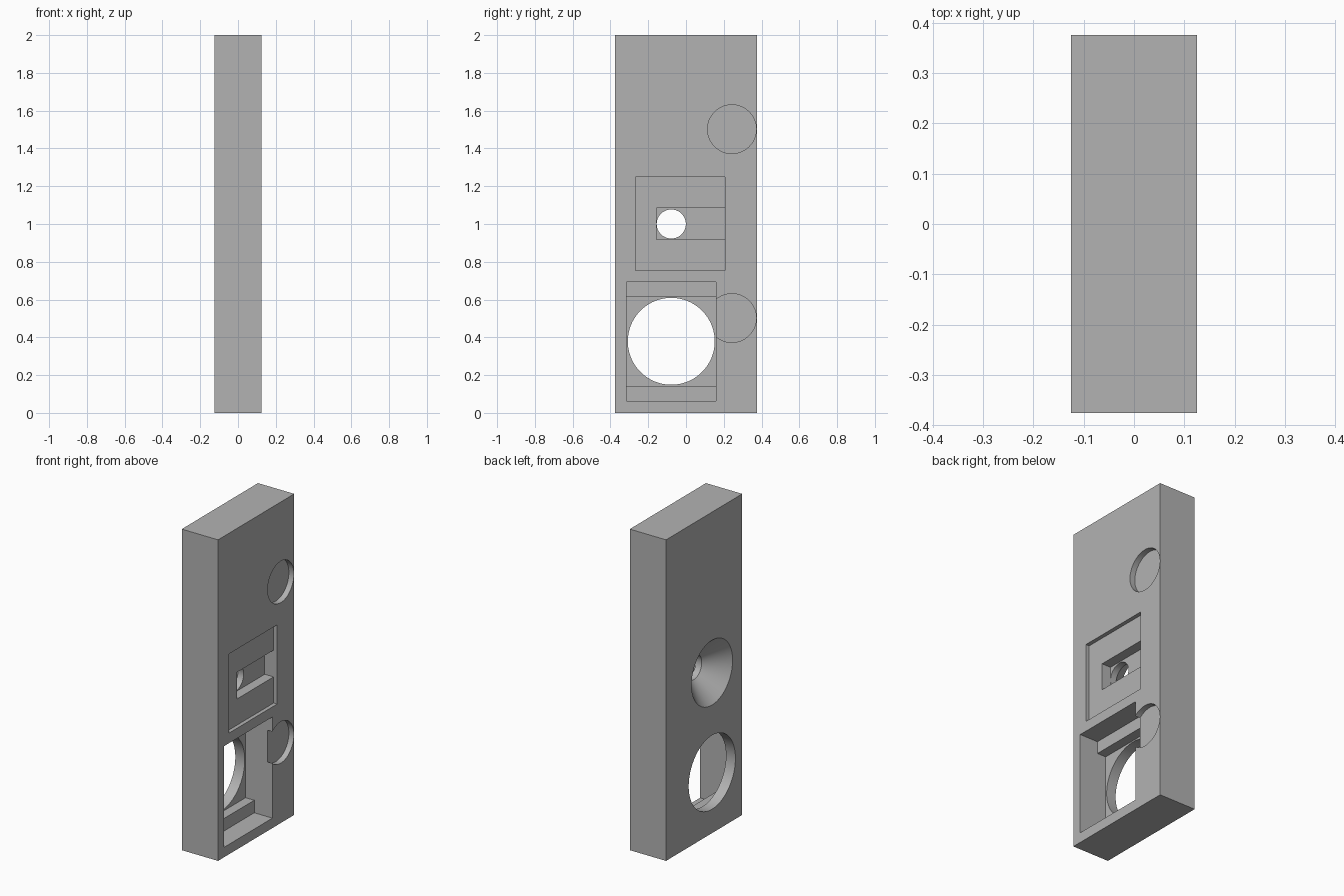
import bpy
import math

if "Cube" in bpy.data.objects:
    bpy.data.objects.remove(bpy.data.objects["Cube"], do_unlink=True)

FACE = 0.125          # half thickness: the pocketed face is at x = +FACE
SEGMENTS = 96

grey = bpy.data.materials.new("plain grey")
grey.use_nodes = True
grey.diffuse_color = (0.45, 0.45, 0.45, 1)
grey.node_tree.nodes["Principled BSDF"].inputs["Base Color"].default_value = (0.45, 0.45, 0.45, 1)


def block(name, x0, x1, y0, y1, z0, z1):
    bpy.ops.mesh.primitive_cube_add(size=1, location=((x0 + x1) / 2, (y0 + y1) / 2, (z0 + z1) / 2))
    ob = bpy.context.object
    ob.name = name
    ob.scale = (x1 - x0, y1 - y0, z1 - z0)
    bpy.ops.object.transform_apply(location=False, rotation=False, scale=True)
    ob.data.materials.append(grey)
    return ob


def round_bar(name, x0, x1, y, z, r0, r1):
    """Cylinder or cone along x, radius r0 at x0 and r1 at x1."""
    bpy.ops.mesh.primitive_cone_add(vertices=SEGMENTS, radius1=r0, radius2=r1, depth=x1 - x0,
                                    location=((x0 + x1) / 2, y, z), rotation=(0, math.pi / 2, 0))
    ob = bpy.context.object
    ob.name = name
    ob.data.materials.append(grey)
    return ob


def pocket(name, depth, y0, y1, z0, z1):
    return block(name, FACE - depth, FACE + 0.05, y0, y1, z0, z1)


# Main slab
plate = block("plate", -FACE, FACE, -0.375, 0.375, 0, 2)

cutters = [
    # Shallow square recess with a deeper slot
    pocket("square_recess", 0.024, -0.268, 0.206, 0.755, 1.248),
    pocket("slot", 0.085, -0.156, 0.206, 0.918, 1.084),
    # Countersunk screw hole, wide end on the far face
    round_bar("countersink", -FACE - 0.01, 0, -0.078, 1.0, 0.212, 0.077),
    round_bar("screw_hole", -0.02, 0.2, -0.078, 1.0, 0.077, 0.077),
    # Stepped rectangular pocket with a large through hole
    pocket("stepped_pocket", 0.125, -0.316, 0.16, 0.062, 0.692),
    pocket("pocket_deep_step", 0.185, -0.316, 0.16, 0.14, 0.617),
    round_bar("large_hole", -0.2, 0.2, -0.078, 0.379, 0.23, 0.23),
]
# Two shallow round recesses by the back edge
for name, z in (("lower_round_recess", 0.502), ("upper_round_recess", 1.502)):
    cutters.append(round_bar(name, FACE - 0.035, FACE + 0.05, 0.243, z, 0.129, 0.129))

# Cut every recess out of the slab
bpy.ops.object.select_all(action='DESELECT')
bpy.context.view_layer.objects.active = plate
plate.select_set(True)
for cutter in cutters:
    cut = plate.modifiers.new(cutter.name, 'BOOLEAN')
    cut.operation = 'DIFFERENCE'
    cut.solver = 'EXACT'
    cut.object = cutter
    bpy.ops.object.modifier_apply(modifier=cut.name)
    bpy.data.objects.remove(cutter, do_unlink=True)

bpy.ops.object.shade_smooth_by_angle(angle=math.radians(30))
